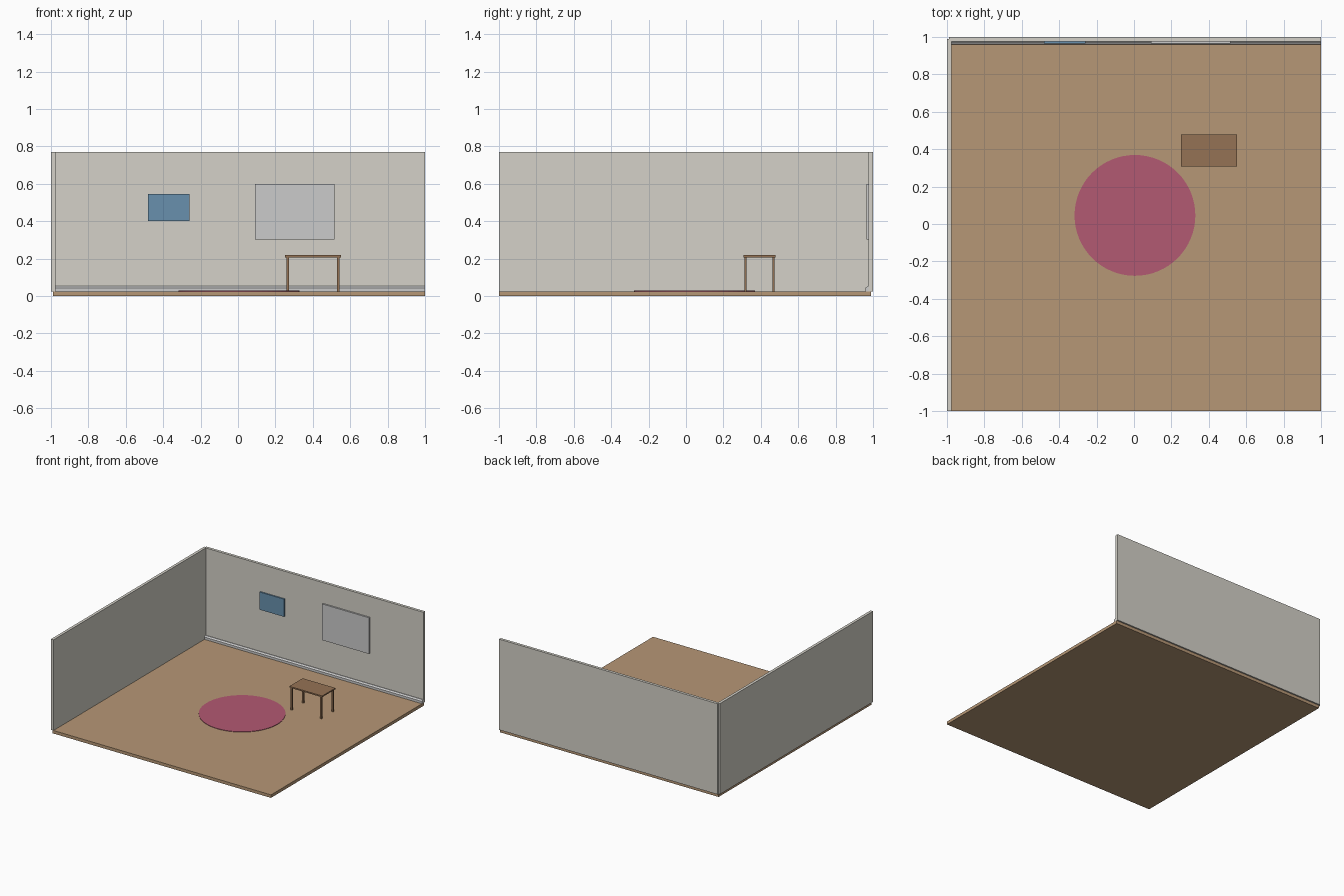
import bpy, bmesh

if "Cube" in bpy.data.objects:
    bpy.data.objects.remove(bpy.data.objects["Cube"])


def material(name, rgb):
    m = bpy.data.materials.new(name)
    m.diffuse_color = (*rgb, 1)
    m.use_nodes = True
    m.node_tree.nodes["Principled BSDF"].inputs["Base Color"].default_value = m.diffuse_color
    return m


def finish(name, bm, mat):
    bmesh.ops.recalc_face_normals(bm, faces=bm.faces)
    me = bpy.data.meshes.new(name)
    bm.to_mesh(me)
    bm.free()
    ob = bpy.data.objects.new(name, me)
    bpy.context.collection.objects.link(ob)
    if mat:
        me.materials.append(mat)
    return ob


def box(name, x, y, z, mat=None):
    bm = bmesh.new()
    bmesh.ops.create_cube(bm, size=1)
    for v in bm.verts:
        v.co = [lo + (c + 0.5) * (hi - lo) for c, (lo, hi) in zip(v.co, (x, y, z))]
    return finish(name, bm, mat)


wood = material("floor_wood", (0.47, 0.31, 0.18))
plaster = material("plaster", (0.66, 0.64, 0.58))
table_wood = material("table_wood", (0.30, 0.17, 0.09))
pink = material("rug_pink", (0.45, 0.10, 0.17))
blue = material("picture_blue", (0.14, 0.28, 0.42))

# Room shell
box("floor", (-0.988, 1), (-1, 0.988), (0, 0.025), wood)
box("back_wall", (-0.988, 1), (0.977, 1), (0.025, 0.77), plaster)
box("left_wall", (-1, -0.977), (-1, 0.988), (0.025, 0.77), plaster)

# Baseboard: chamfered profile swept along the back wall
profile = [(0.978, 0.025), (0.96, 0.025), (0.96, 0.044), (0.972, 0.053), (0.978, 0.053)]
bm = bmesh.new()
face = bm.faces.new([bm.verts.new((-0.977, y, z)) for y, z in profile])
ext = bmesh.ops.extrude_face_region(bm, geom=[face], use_keep_orig=True)
bmesh.ops.translate(bm, vec=(1.977, 0, 0),
                    verts=[g for g in ext["geom"] if isinstance(g, bmesh.types.BMVert)])
finish("baseboard", bm, None)

# Wall pictures
box("small_picture", (-0.481, -0.258), (0.966, 0.978), (0.40, 0.545), blue)
box("large_panel", (0.09, 0.515), (0.964, 0.978), (0.303, 0.60))

# Round rug
bm = bmesh.new()
bmesh.ops.create_cone(bm, cap_ends=True, segments=64, radius1=0.323, radius2=0.323, depth=0.004)
bmesh.ops.translate(bm, vec=(0.005, 0.046, 0.0265), verts=bm.verts)
finish("rug", bm, pink)

# Table
cx, cy = 0.401, 0.393
box("table_top", (cx - 0.149, cx + 0.149), (cy - 0.086, cy + 0.086), (0.207, 0.218), table_wood)
for sx, nx in ((-1, "left"), (1, "right")):
    for sy, ny in ((-1, "front"), (1, "back")):
        x, y = cx + sx * 0.134, cy + sy * 0.075
        box(f"table_leg_{ny}_{nx}", (x - 0.0065, x + 0.0065), (y - 0.0065, y + 0.0065),
            (0.025, 0.207), table_wood)
